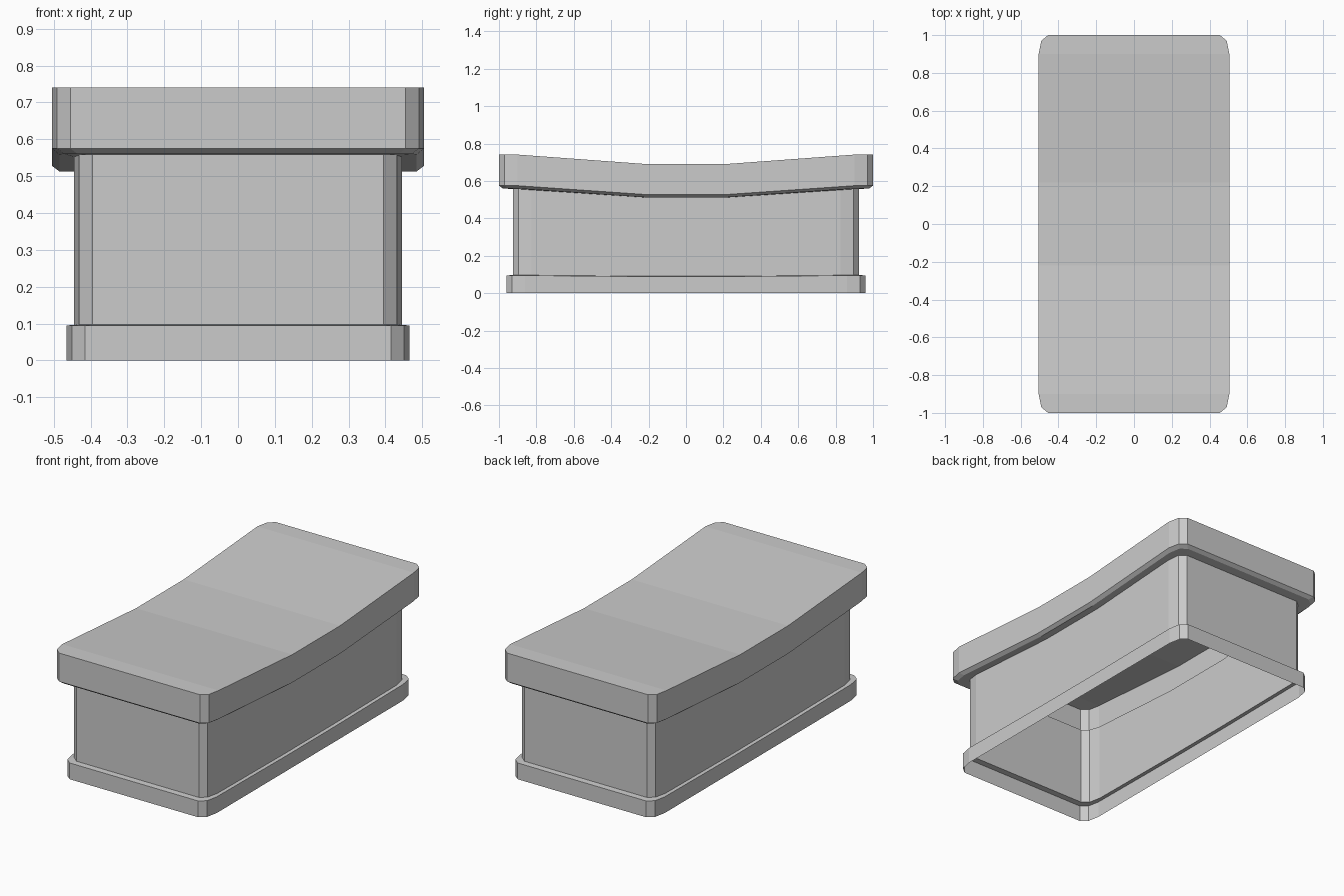
import bpy
import bmesh

cube = bpy.data.objects.get("Cube")
if cube:
    bpy.data.objects.remove(cube)

grey = bpy.data.materials.new("plain grey")
grey.use_nodes = True
COLOUR = (0.6, 0.6, 0.6, 1)
grey.diffuse_color = COLOUR
grey.node_tree.nodes["Principled BSDF"].inputs["Base Color"].default_value = COLOUR

FLAT_HALF = 0.22   # half length of the level middle of the saddle
SLOPE_END = 0.9    # where the rising slope levels out


def outline(hx, hy, z, dip):
    """Rounded rectangle, anticlockwise, lowered by dip towards the middle."""
    side = [(hx, FLAT_HALF), (hx, hy - 0.1), (hx - 0.014, hy - 0.03), (hx - 0.05, hy)]
    plan = side + [(-x, y) for x, y in reversed(side)]
    plan += [(-x, -y) for x, y in plan]
    ring = []
    for x, y in plan:
        t = (SLOPE_END - abs(y)) / (SLOPE_END - FLAT_HALF)
        ring.append((x, y, z - dip * min(max(t, 0), 1)))
    return ring


def shell(name, sections, capped=False):
    """Open skin lofted through the sections, optionally closed on top."""
    bm = bmesh.new()
    rings = [[bm.verts.new(p) for p in outline(*s)] for s in sections]
    n = len(rings[0])
    for low, high in zip(rings, rings[1:]):
        for i in range(n):
            j = (i + 1) % n
            bm.faces.new((low[i], low[j], high[j], high[i]))
    if capped:
        # strips across the top, joining each right-hand edge to its mirror
        top = rings[-1]
        right = top[n * 3 // 4:] + top[:n // 4]
        left = list(reversed(top[n // 4:n * 3 // 4]))
        for i in range(len(right) - 1):
            bm.faces.new((right[i], right[i + 1], left[i + 1], left[i]))
    mesh = bpy.data.meshes.new(name)
    bm.to_mesh(mesh)
    bm.free()
    mesh.materials.append(grey)
    obj = bpy.data.objects.new(name, mesh)
    bpy.context.collection.objects.link(obj)
    return obj


# Plinth with a narrow ledge, open underneath
shell("plinth", [(0.465, 0.96, 0, 0), (0.465, 0.96, 0.095, 0.006),
                 (0.445, 0.925, 0.097, 0.006)])

# Upright walls
shell("walls", [(0.445, 0.925, 0.097, 0.006), (0.445, 0.925, 0.557, 0.045)])

# Dished seat with overhanging, chamfered lower edge
shell("seat", [(0.445, 0.925, 0.557, 0.045), (0.485, 0.98, 0.56, 0.047),
               (0.505, 1.0, 0.575, 0.047), (0.505, 1.0, 0.741, 0.05)], capped=True)
